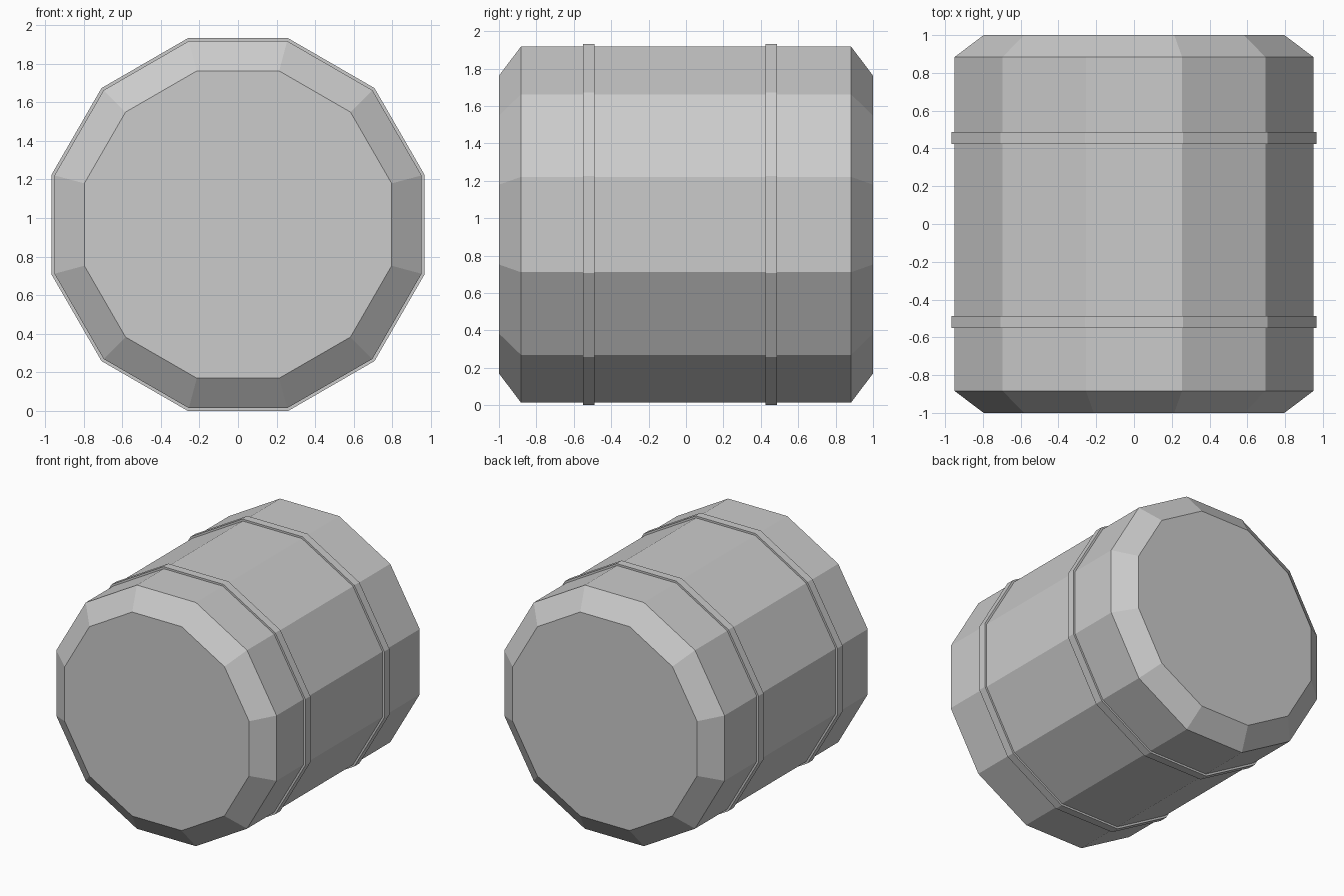
import bpy, bmesh, math

SIDES = 12
APOTHEM = math.cos(math.pi / SIDES)
CENTRE_Z = 0.966

cube = bpy.data.objects.get("Cube")
if cube:
    bpy.data.objects.remove(cube, do_unlink=True)

grey = bpy.data.materials.new("plain grey")
grey.use_nodes = True
grey.diffuse_color = (0.6, 0.6, 0.6, 1)
grey.node_tree.nodes["Principled BSDF"].inputs["Base Color"].default_value = grey.diffuse_color


def lathe(name, profile, closed=False):
    """Sweep (apothem, y) points round the y axis into a flat-sided solid."""
    bm = bmesh.new()
    rings = []
    for apothem, y in profile:
        r = apothem / APOTHEM
        angles = [(i + 0.5) * 2 * math.pi / SIDES for i in range(SIDES)]
        rings.append([bm.verts.new((r * math.cos(a), y, r * math.sin(a))) for a in angles])
    pairs = list(zip(rings, rings[1:]))
    if closed:
        pairs.append((rings[-1], rings[0]))
    else:
        bm.faces.new(rings[0])
        bm.faces.new(rings[-1])
    for a, b in pairs:
        for i in range(SIDES):
            j = (i + 1) % SIDES
            bm.faces.new((a[i], a[j], b[j], b[i]))
    bmesh.ops.recalc_face_normals(bm, faces=bm.faces)
    mesh = bpy.data.meshes.new(name)
    bm.to_mesh(mesh)
    bm.free()
    mesh.materials.append(grey)
    obj = bpy.data.objects.new(name, mesh)
    obj.location.z = CENTRE_Z
    bpy.context.collection.objects.link(obj)
    return obj


# Barrel body with chamfered ends
lathe("barrel_body", [(0.796, -1), (0.951, -0.883), (0.951, 0.883), (0.796, 1)])

# Raised hoops
for name, y in (("front_hoop", -0.519), ("back_hoop", 0.455)):
    lo, hi = y - 0.031, y + 0.031
    lathe(name, [(0.94, lo), (0.966, lo), (0.966, hi), (0.94, hi)], closed=True)
